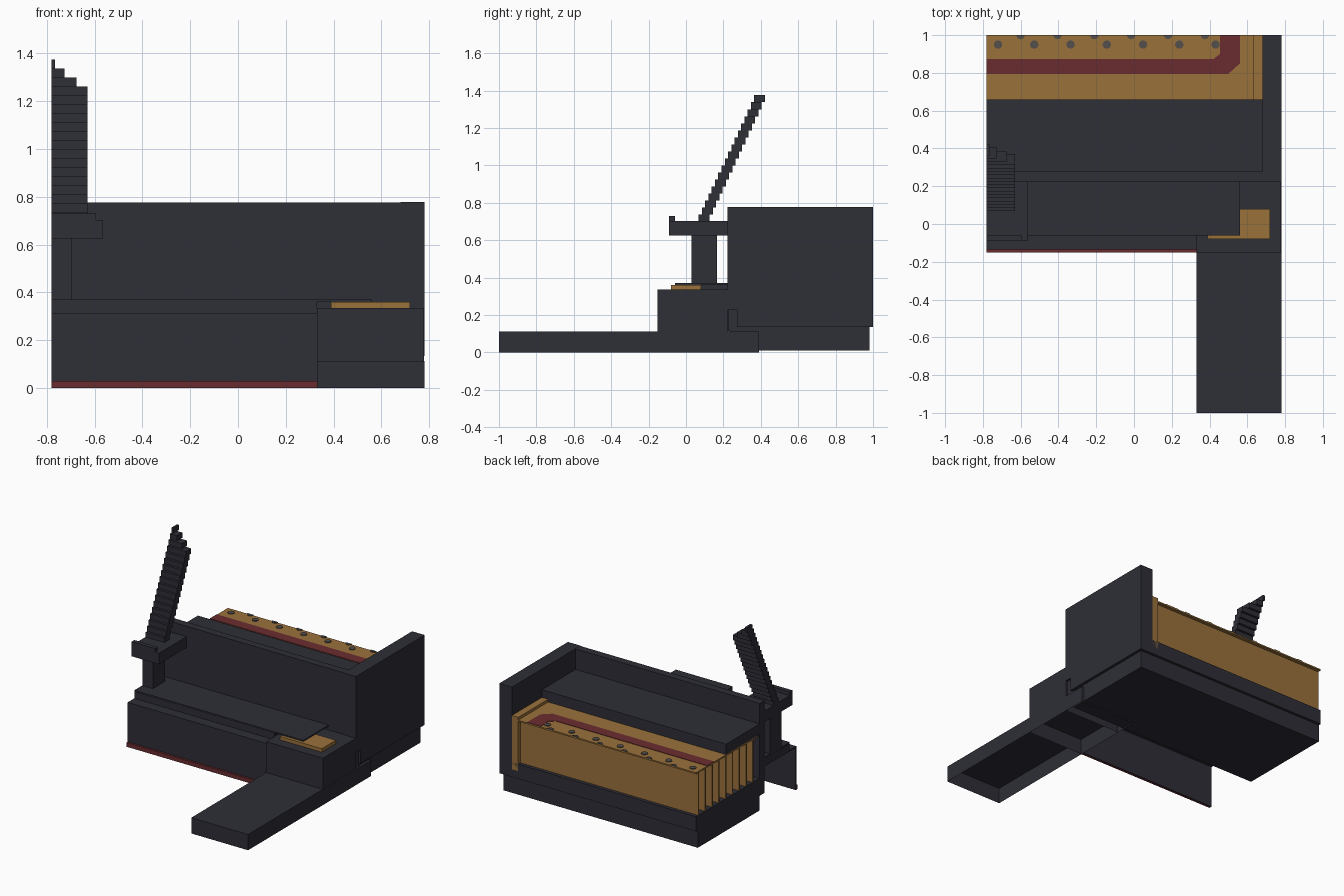
import bpy, bmesh, math

cube = bpy.data.objects.get("Cube")
if cube:
    bpy.data.objects.remove(cube, do_unlink=True)


def lin(c):
    c /= 255
    return c / 12.92 if c <= 0.04045 else ((c + 0.055) / 1.055) ** 2.4


def material(name, r, g, b):
    m = bpy.data.materials.new(name)
    col = (lin(r), lin(g), lin(b), 1)
    m.diffuse_color = col
    m.use_nodes = True
    bsdf = m.node_tree.nodes["Principled BSDF"]
    bsdf.inputs["Base Color"].default_value = col
    bsdf.inputs["Roughness"].default_value = 0.8
    return m


DARK = material("charcoal", 46, 46, 55)
TAN = material("tan", 154, 113, 59)
RED = material("dark_red", 106, 44, 48)
GREY = material("grey", 82, 78, 76)


def finish(name, bm, mat):
    me = bpy.data.meshes.new(name)
    bm.to_mesh(me)
    bm.free()
    me.materials.append(mat)
    ob = bpy.data.objects.new(name, me)
    bpy.context.scene.collection.objects.link(ob)
    return ob


def box(name, x, y, z, mat, open_bottom=False, open_side=False):
    """Box from (min, max) ranges; bottom or -x face can be left open."""
    bm = bmesh.new()
    bmesh.ops.create_cube(bm, size=1)
    for v in bm.verts:
        v.co = [r[0] if c < 0 else r[1] for c, r in zip(v.co, (x, y, z))]
    bm.normal_update()
    drop = [f for f in bm.faces if (open_bottom and f.normal.z < -0.9)
            or (open_side and f.normal.x < -0.9)]
    bmesh.ops.delete(bm, geom=drop, context='FACES')
    return finish(name, bm, mat)


def prism(name, pts, axis, lo, hi, mat):
    """Outline extruded along an axis: x uses (y, z) points, z uses (x, y)."""
    bm = bmesh.new()
    place = (lambda p, h: (h, p[0], p[1])) if axis == 'x' else (lambda p, h: (p[0], p[1], h))
    face = bm.faces.new([bm.verts.new(place(p, lo)) for p in pts])
    ext = bmesh.ops.extrude_face_region(bm, geom=[face])
    for v in ext["geom"]:
        if isinstance(v, bmesh.types.BMVert):
            v.co['xyz'.index(axis)] = hi
    bmesh.ops.recalc_face_normals(bm, faces=bm.faces)
    return finish(name, bm, mat)


L = -0.78   # open end of the whole unit

# Front walkway and the column standing on it, both hollow from below
box("walkway", (0.33, 0.78), (-1, 0.39), (0, 0.113), DARK, open_bottom=True)
box("column", (0.331, 0.779), (-0.153, 0.225), (0.003, 0.335), DARK, open_bottom=True)

# Counter: thin front panel, top and raised worktop
box("front_panel", (L, 0.33), (-0.135, -0.128), (0.0, 0.312), DARK)
box("panel_trim", (L, 0.33), (-0.15, -0.135), (0, 0.03), RED)
box("counter_top", (L, 0.33), (-0.135, 0.23), (0.304, 0.312), DARK)
box("worktop_riser", (L, 0.33), (-0.06, 0.23), (0.312, 0.36), DARK)
box("worktop", (L, 0.56), (-0.06, 0.23), (0.361, 0.37), DARK)
box("tan_pad", (0.39, 0.72), (-0.08, 0.08), (0.335, 0.36), TAN)

# Post with tray
box("tray_post", (L, -0.695), (0.03, 0.165), (0.37, 0.625), DARK)
box("tray", (L, -0.565), (-0.09, 0.225), (0.625, 0.703), DARK)
box("tray_lip", (L, -0.595), (-0.09, -0.06), (0.703, 0.73), DARK)

# Leaning stepped screen, narrowing at the top
STEPS, H = 18, 0.0375
for i in range(STEPS):
    right = {15: -0.675, 16: -0.725, 17: -0.765}.get(i, -0.63)
    y = 0.068 + i * 0.0174
    z = 0.70 + i * H
    box(f"screen_step_{i + 1}", (L, right), (y, y + 0.058), (z, z + H), DARK)

# Housing: front wall, notched end wall, lower body
box("front_wall", (L, 0.69), (0.225, 0.28), (0.115, 0.777), DARK)
prism("end_wall", [(0.222, 0.23), (0.272, 0.23), (0.272, 0.135), (1, 0.135),
                   (1, 0.778), (0.222, 0.778)], 'x', 0.68, 0.78, DARK)
box("lower_body", (L, 0.76), (0.28, 0.98), (0.01, 0.135), DARK)
box("lower_front", (0.33, 0.765), (0.226, 0.29), (0.1, 0.25), DARK)
box("body_ledge", (L, 0.68), (0.28, 1), (0.135, 0.24), DARK)
box("inner_shelf", (L, 0.68), (0.28, 0.66), (0.555, 0.63), DARK)

# Stack of tan boards under a thin lid, with a rail at the closed end
for i in range(9):
    y = 0.975 - i * 0.077
    box(f"board_{i + 1}", (L, 0.63), (y - 0.01, y), (0.24, 0.545), TAN)
box("lid", (L, 0.63), (0.30, 1), (0.545, 0.555), TAN)
box("end_rail", (0.63, 0.68), (0.60, 1), (0.19, 0.575), TAN)

# Painted band and round marks on the lid
prism("red_band", [(L, 0.795), (0.5, 0.795), (0.56, 0.85), (0.56, 1), (0.455, 1),
                   (0.455, 0.9), (0.42, 0.873), (L, 0.873)], 'z', 0.555, 0.558, RED)


def mark(name, x, y):
    arc = range(9, 18) if y >= 1 else range(18)
    pts = [(x + 0.022 * math.cos(a * math.tau / 17 if y < 1 else (a - 9) * math.pi / 8 + math.pi),
            y + 0.022 * math.sin(a * math.tau / 17 if y < 1 else (a - 9) * math.pi / 8 + math.pi))
           for a in (arc if y >= 1 else range(17))]
    prism(name, pts, 'z', 0.555, 0.560, GREY)


for i in range(7):
    mark(f"mark_{i + 1}", -0.72 + i * 0.192, 0.95)
for i in range(6):
    mark(f"edge_mark_{i + 1}", -0.6 + i * 0.195, 1)
